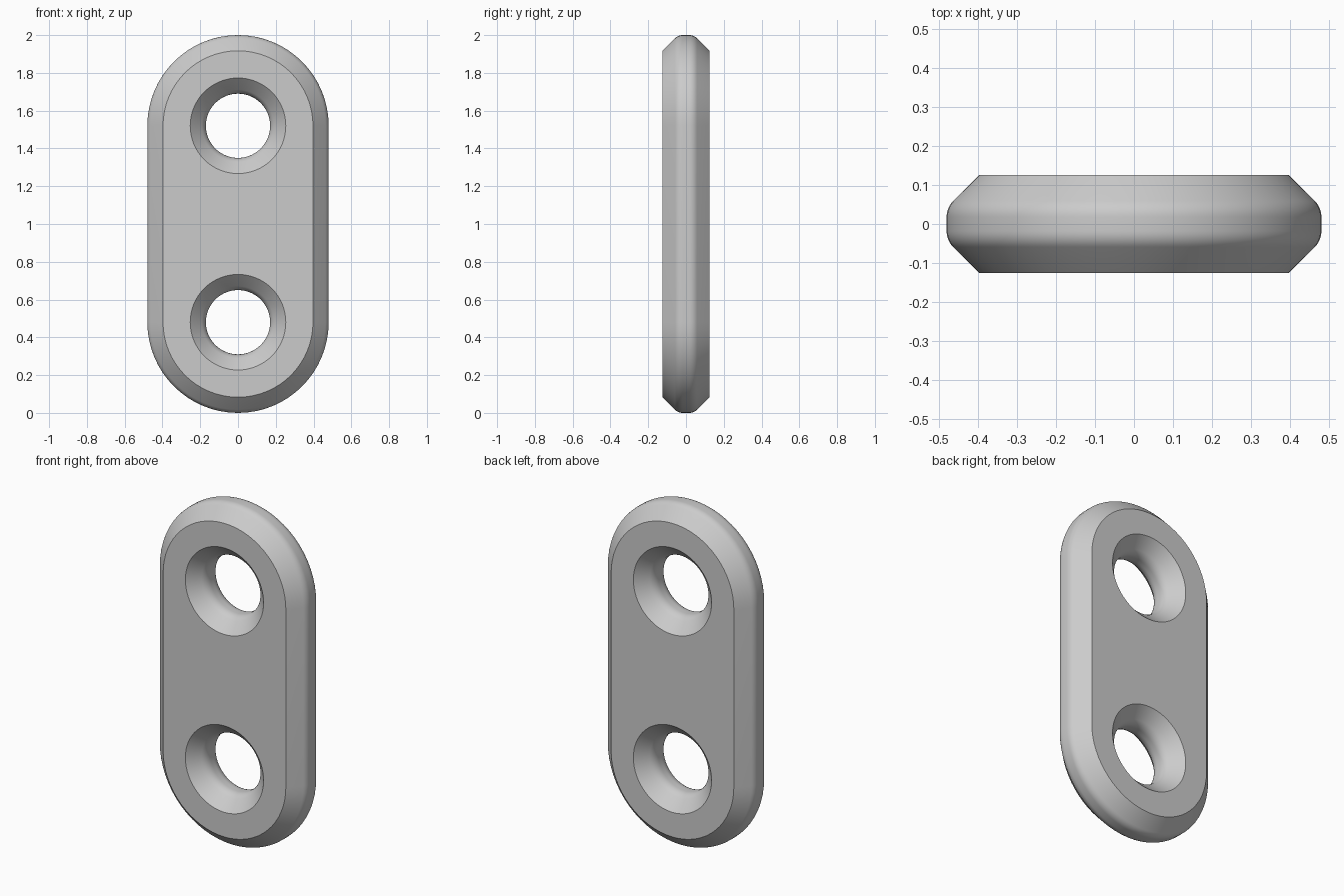
import bpy
import bmesh
from math import cos, sin, pi, radians

cube = bpy.data.objects.get("Cube")
if cube:
    bpy.data.objects.remove(cube)

HALF_DEPTH = 0.125
END_OFFSET = 0.52      # end arc and hole centres above and below the middle
SEGMENTS = 64


def rounded_wall(face_radius, waist_radius, flat, steps=6):
    """Chamfer from the face at 45 degrees, then an arc into a flat waist."""
    sign = 1 if waist_radius > face_radius else -1
    bend = (HALF_DEPTH - abs(waist_radius - face_radius) - flat) / (2 ** 0.5 - 1)
    half = []
    for i in range(steps + 1):
        a = radians(45) * (1 - i / steps)
        half.append((waist_radius - sign * bend * (1 - cos(a)), flat + bend * sin(a)))
    half.insert(0, (face_radius, HALF_DEPTH))
    return half + [(r, -y) for r, y in reversed(half)]


def slot_ring(bm, radius, y):
    """Outline with straight sides and semicircular ends."""
    n = SEGMENTS // 2
    ring = []
    for start, centre in ((0, 1 + END_OFFSET), (pi, 1 - END_OFFSET)):
        for i in range(n + 1):
            a = start + pi * i / n
            ring.append(bm.verts.new((radius * cos(a), y, centre + radius * sin(a))))
    return ring


def circle_ring(bm, radius, y, centre):
    return [bm.verts.new((radius * cos(a), y, centre + radius * sin(a)))
            for a in (2 * pi * i / SEGMENTS for i in range(SEGMENTS))]


def bridge(bm, rings):
    for a, b in zip(rings, rings[1:]):
        for i in range(len(a)):
            j = (i + 1) % len(a)
            bm.faces.new((a[i], a[j], b[j], b[i]))


bm = bmesh.new()

# Outer wall and the two countersunk holes
walls = [[slot_ring(bm, r, y) for r, y in rounded_wall(0.397, 0.48, 0.018)]]
for centre in (1 - END_OFFSET, 1 + END_OFFSET):
    walls.append([circle_ring(bm, r, y, centre)
                  for r, y in rounded_wall(0.253, 0.17, 0.012)])
for rings in walls:
    bridge(bm, rings)

# Flat faces around the holes
for end, side in ((0, 1), (-1, -1)):
    edges = []
    for rings in walls:
        ring = rings[end]
        edges += [bm.edges.get((ring[i - 1], ring[i])) for i in range(len(ring))]
    bmesh.ops.triangle_fill(bm, edges=edges, use_beauty=True, normal=(0, side, 0))
bmesh.ops.recalc_face_normals(bm, faces=bm.faces)
flat = [f for f in bm.faces if abs(f.normal.y) > 0.99]
inner = [e for e in bm.edges if len(e.link_faces) == 2
         and all(abs(f.normal.y) > 0.99 for f in e.link_faces)]
bmesh.ops.dissolve_limit(bm, angle_limit=radians(1), edges=inner,
                         verts=[])

mesh = bpy.data.meshes.new("link_plate")
bm.to_mesh(mesh)
bm.free()
plate = bpy.data.objects.new("link_plate", mesh)
bpy.context.collection.objects.link(plate)

# Plain grey finish
grey = bpy.data.materials.new("light_grey")
grey.use_nodes = True
colour = (0.6, 0.6, 0.6, 1)
grey.diffuse_color = colour
grey.node_tree.nodes["Principled BSDF"].inputs["Base Color"].default_value = colour
mesh.materials.append(grey)

# Smooth walls with crisp face borders
bpy.ops.object.select_all(action="DESELECT")
plate.select_set(True)
bpy.context.view_layer.objects.active = plate
bpy.ops.object.shade_smooth_by_angle(angle=radians(30))
